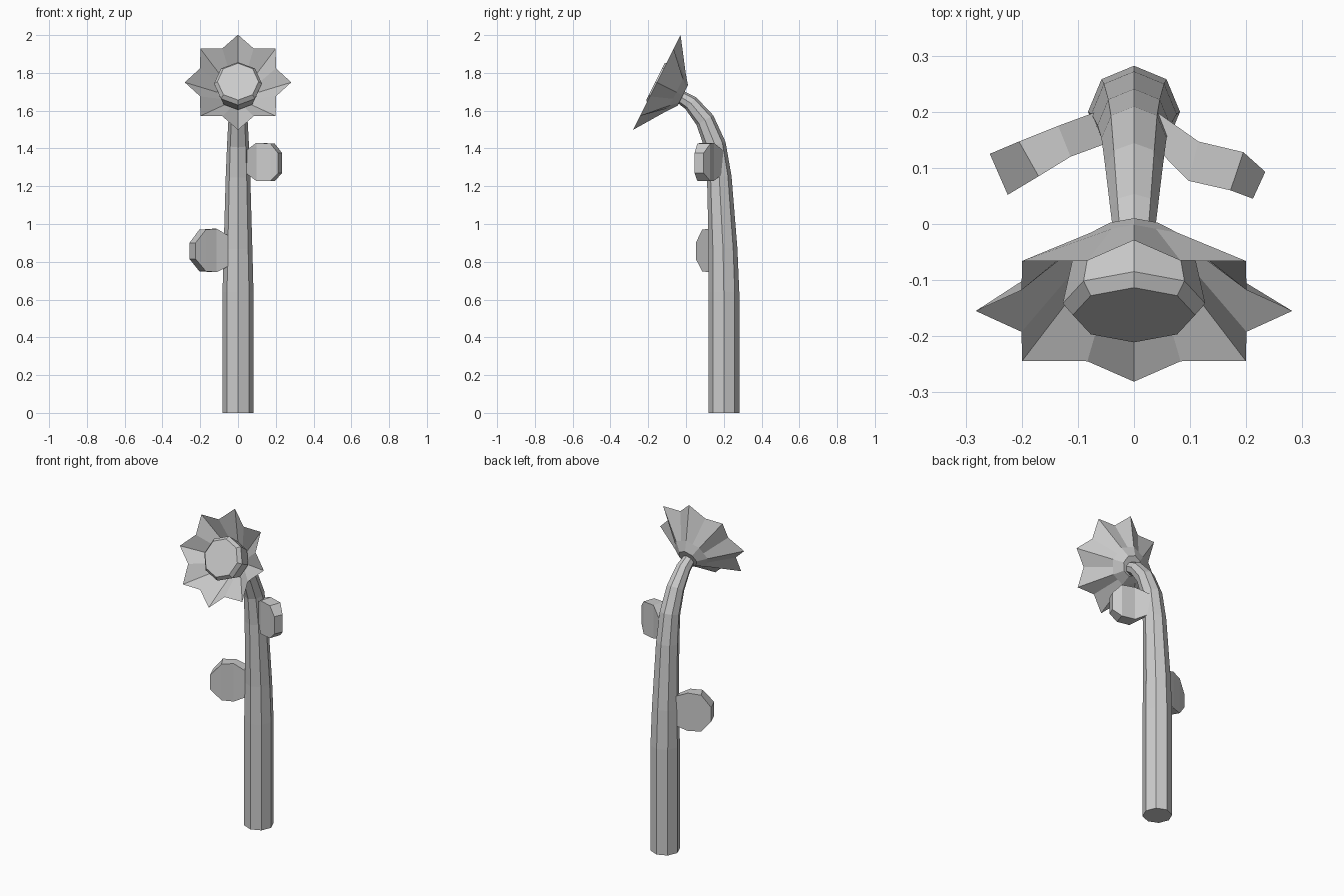
import bpy
from math import sin, cos, pi, atan2
from mathutils import Vector

if "Cube" in bpy.data.objects:
    bpy.data.objects.remove(bpy.data.objects["Cube"])


def make_object(name, verts, faces):
    mesh = bpy.data.meshes.new(name)
    mesh.from_pydata(verts, [], faces)
    mesh.update()
    obj = bpy.data.objects.new(name, mesh)
    bpy.context.collection.objects.link(obj)
    return obj


def loft(name, rings, cap_start=True, cap_end=True):
    """Skin a list of equal-length closed rings with quads."""
    n = len(rings[0])
    verts = [v for ring in rings for v in ring]
    faces = []
    for i in range(len(rings) - 1):
        for j in range(n):
            k = (j + 1) % n
            faces.append((i * n + j, i * n + k, (i + 1) * n + k, (i + 1) * n + j))
    if cap_start:
        faces.append(tuple(reversed(range(n))))
    if cap_end:
        faces.append(tuple(range((len(rings) - 1) * n, len(rings) * n)))
    return make_object(name, verts, faces)


# Stem: eight-sided tube along a bending path of (y, z, radius)
path = [(0.2, 0, .082), (0.2, .64, .082), (.196, .87, .076), (.176, 1.25, .065),
        (.153, 1.42, .058), (.10, 1.55, .051), (.025, 1.64, .042), (-.04, 1.68, .034)]
rings = []
for i, (y, z, r) in enumerate(path):
    a, b = path[max(i - 1, 0)], path[min(i + 1, len(path) - 1)]
    t = Vector((0, b[0] - a[0], b[1] - a[1])).normalized()
    if i == 0:
        t = Vector((0, 0, 1))
    side = Vector((1, 0, 0))
    up = t.cross(side)
    rings.append([Vector((0, y, z)) + side * r * cos(j * pi / 4) + up * r * sin(j * pi / 4)
                  for j in range(8)])
loft("stem", rings)

# Flower head frame: tilted to face forward and upward
centre = Vector((0, -.155, 1.75))
x_axis = Vector((1, 0, 0))
u_axis = Vector((0, .447, .894))
back = Vector((0, .894, -.447))


def head_ring(r_even, r_odd, depth, n):
    ring = []
    for j in range(n):
        a = 2 * pi * j / n
        r = r_odd if j % 2 else r_even
        ring.append(centre + x_axis * r * cos(a) + u_axis * r * sin(a) + back * depth)
    return ring


# Petals: pleated eight-pointed cup narrowing towards the stem
c = cos(pi / 8)
loft("petals", [head_ring(.06, .06 * c, .155, 16), head_ring(.11, .11 * c, .117, 16),
                head_ring(.282, .217, 0, 16)], True, False)

# Seed disc: bevelled octagon
loft("seed_disc", [head_ring(.108, .108, .11, 8), head_ring(.127, .127, .015, 8),
                   head_ring(.109, .109, -.008, 8)])


# Leaves: thick bent octagons, stations of (back x, y, front x, y, low z, high z)
def leaf(name, stations):
    loft(name, [[(bx, by, lo), (fx, fy, lo), (fx, fy, hi), (bx, by, hi)]
                for bx, by, fx, fy, lo, hi in stations])


leaf("lower_leaf", [(-.04, .21, -.045, .145, .78, .935), (-.135, .175, -.113, .12, .745, .975),
                    (-.205, .147, -.17, .085, .75, .97), (-.257, .125, -.225, .052, .815, .9)])
leaf("upper_leaf", [(.04, .20, .04, .135, 1.27, 1.387), (.115, .147, .097, .077, 1.228, 1.43),
                    (.195, .128, .172, .06, 1.228, 1.425), (.234, .093, .212, .045, 1.27, 1.375)])

# Consistent outward normals
import bmesh
for obj in bpy.context.collection.objects:
    bm = bmesh.new()
    bm.from_mesh(obj.data)
    bmesh.ops.recalc_face_normals(bm, faces=bm.faces)
    bm.to_mesh(obj.data)
    bm.free()
